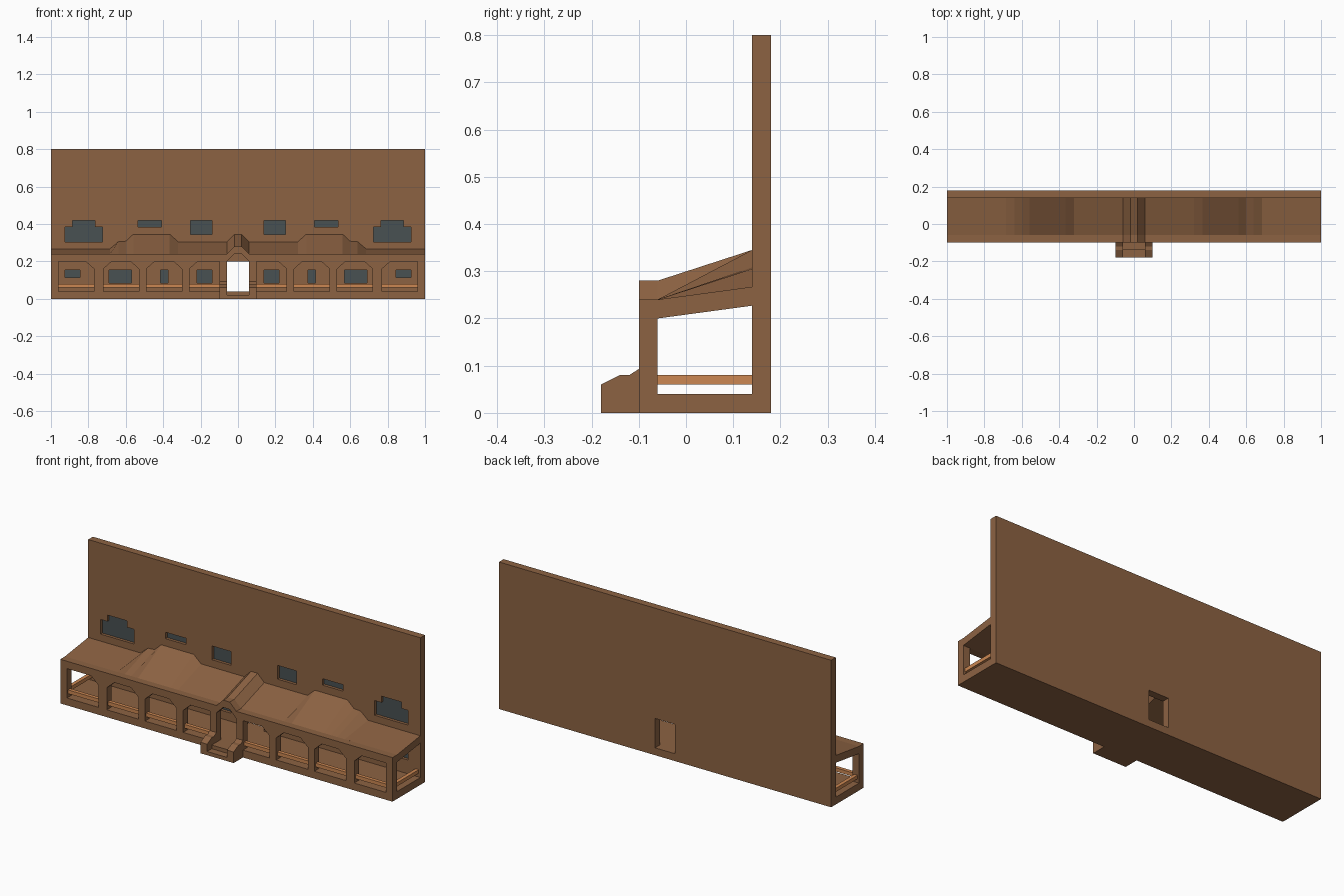
import bpy
import bmesh

cube = bpy.data.objects.get("Cube")
if cube:
    bpy.data.objects.remove(cube, do_unlink=True)


def material(name, rgb):
    m = bpy.data.materials.new(name)
    m.use_nodes = True
    m.diffuse_color = (*rgb, 1)
    m.node_tree.nodes["Principled BSDF"].inputs["Base Color"].default_value = (*rgb, 1)
    return m


WOOD = material("brown wood", (0.264, 0.123, 0.055))
RAIL = material("orange wood", (0.604, 0.243, 0.084))
GLASS = material("dark glass", (0.066, 0.082, 0.084))


def finish(name, bm, mat):
    bmesh.ops.recalc_face_normals(bm, faces=bm.faces)
    mesh = bpy.data.meshes.new(name)
    bm.to_mesh(mesh)
    bm.free()
    mesh.materials.append(mat)
    ob = bpy.data.objects.new(name, mesh)
    bpy.context.collection.objects.link(ob)
    return ob


def add_prism(bm, pts, lo, hi, axis="y"):
    """Extrude a closed profile: (x, z) along y, or (y, z) along x."""
    def at(p, d):
        return (p[0], d, p[1]) if axis == "y" else (d, p[0], p[1])
    a = [bm.verts.new(at(p, lo)) for p in pts]
    b = [bm.verts.new(at(p, hi)) for p in pts]
    bm.faces.new(a)
    bm.faces.new(b[::-1])
    for i in range(len(a)):
        j = (i + 1) % len(a)
        bm.faces.new((a[i], a[j], b[j], b[i]))


def prisms(name, shapes, lo, hi, mat=WOOD, axis="y"):
    bm = bmesh.new()
    for pts in shapes:
        add_prism(bm, pts, lo, hi, axis)
    return finish(name, bm, mat)


def rect(x0, x1, z0, z1):
    return [(x0, z0), (x1, z0), (x1, z1), (x0, z1)]


def both(shapes):
    """The given profiles plus their mirror images in x."""
    return shapes + [[(-x, z) for x, z in s] for s in shapes]


def cut(ob, cutter):
    cutter.hide_render = True
    mod = ob.modifiers.new("cut", "BOOLEAN")
    mod.operation = "DIFFERENCE"
    mod.solver = "EXACT"
    mod.object = cutter
    bpy.context.view_layer.objects.active = ob
    bpy.ops.object.modifier_apply(modifier=mod.name)
    bpy.data.objects.remove(cutter, do_unlink=True)


# Tall back wall with recessed windows and a doorway
stepped = [(0.725, 0.305), (0.925, 0.305), (0.925, 0.385), (0.885, 0.385),
           (0.885, 0.42), (0.765, 0.42), (0.765, 0.385), (0.725, 0.385)]
windows = both([
    stepped, rect(0.41, 0.535, 0.385, 0.42), rect(0.14, 0.255, 0.345, 0.42),
    rect(0.845, 0.925, 0.115, 0.155), rect(0.57, 0.69, 0.085, 0.155),
    rect(0.375, 0.415, 0.085, 0.155), rect(0.14, 0.22, 0.085, 0.155)])
wall = prisms("back_wall", [rect(-1, 1, 0, 0.8)], 0.14, 0.18)
cut(wall, prisms("window_cutter", windows, 0.12, 0.16))
cut(wall, prisms("door_cutter", [rect(-0.06, 0.06, 0.04, 0.2)], 0.12, 0.2))
prisms("window_glass", windows, 0.156, 0.162, GLASS)

# Porch floor
prisms("porch_floor", [rect(-1, 1, 0, 0.04)], -0.06, 0.14)

# Porch front: a beam on braced posts, with a small gable over the entrance
bays = [(0.1, 0.26), (0.3, 0.49), (0.53, 0.72), (0.77, 0.96)]


def bay(x0, x1):
    """Opening with braces at the free-standing posts only."""
    left = [(x0, 0.2)] if x0 == bays[0][0] else [(x0 + 0.045, 0.2), (x0, 0.16)]
    right = [(x1, 0.2)] if x1 == bays[-1][1] else [(x1, 0.16), (x1 - 0.045, 0.2)]
    return [(x0, 0.04), (x1, 0.04)] + right + left


gable = [(0.06, 0.24), (0.02, 0.28), (-0.02, 0.28), (-0.06, 0.24)]
front = prisms("porch_front", [[(-1, 0), (1, 0), (1, 0.24)] + gable + [(-1, 0.24)]],
               -0.1, -0.06)
entrance = [(-0.06, 0.04), (0.06, 0.04)] + [(x, z - 0.04) for x, z in gable]
cut(front, prisms("opening_cutter", both([bay(*b) for b in bays]) + [entrance], -0.12, -0.04))

# Sloping roof: straight at the front, stepped dormers where it meets the wall
half = [(0.02, 0.28, 0.345), (0.06, 0.24, 0.305), (0.32, 0.24, 0.305),
        (0.365, 0.24, 0.345), (0.56, 0.24, 0.345), (0.6, 0.24, 0.308),
        (0.64, 0.24, 0.305), (0.685, 0.24, 0.267), (1, 0.24, 0.267)]
section = [(-x, f, b) for x, f, b in reversed(half)] + half
bm = bmesh.new()
rings = [[bm.verts.new(c) for c in ((x, -0.06, f), (x, 0.14, b),
                                    (x, 0.14, b - 0.04), (x, -0.06, f - 0.04))]
         for x, f, b in section]
for r, s in zip(rings, rings[1:]):
    for i in range(4):
        j = (i + 1) % 4
        bm.faces.new((r[i], r[j], s[j], s[i]))
bm.faces.new(rings[0])
bm.faces.new(rings[-1][::-1])
finish("porch_roof", bm, WOOD)

# Rails across the bays and at both ends
prisms("front_rails", both([rect(a, b, 0.06, 0.08) for a, b in bays]), -0.09, -0.07, RAIL)
for side, x in (("right", -0.98), ("left", 0.98)):
    prisms(side + "_end_rail", [rect(-0.06, 0.14, 0.06, 0.08)],
           x - 0.01, x + 0.01, RAIL, "x")

# Entrance steps between two cheek walls
cheek = [(-0.18, 0), (-0.1, 0), (-0.1, 0.093), (-0.12, 0.08), (-0.14, 0.08), (-0.18, 0.06)]
prisms("right_step_wall", [cheek], -0.1, -0.06, WOOD, "x")
prisms("left_step_wall", [cheek], 0.06, 0.1, WOOD, "x")
steps = [(-0.18, 0), (-0.1, 0), (-0.1, 0.04), (-0.14, 0.04), (-0.14, 0.02), (-0.18, 0.02)]
prisms("entrance_steps", [steps], -0.06, 0.06, WOOD, "x")
